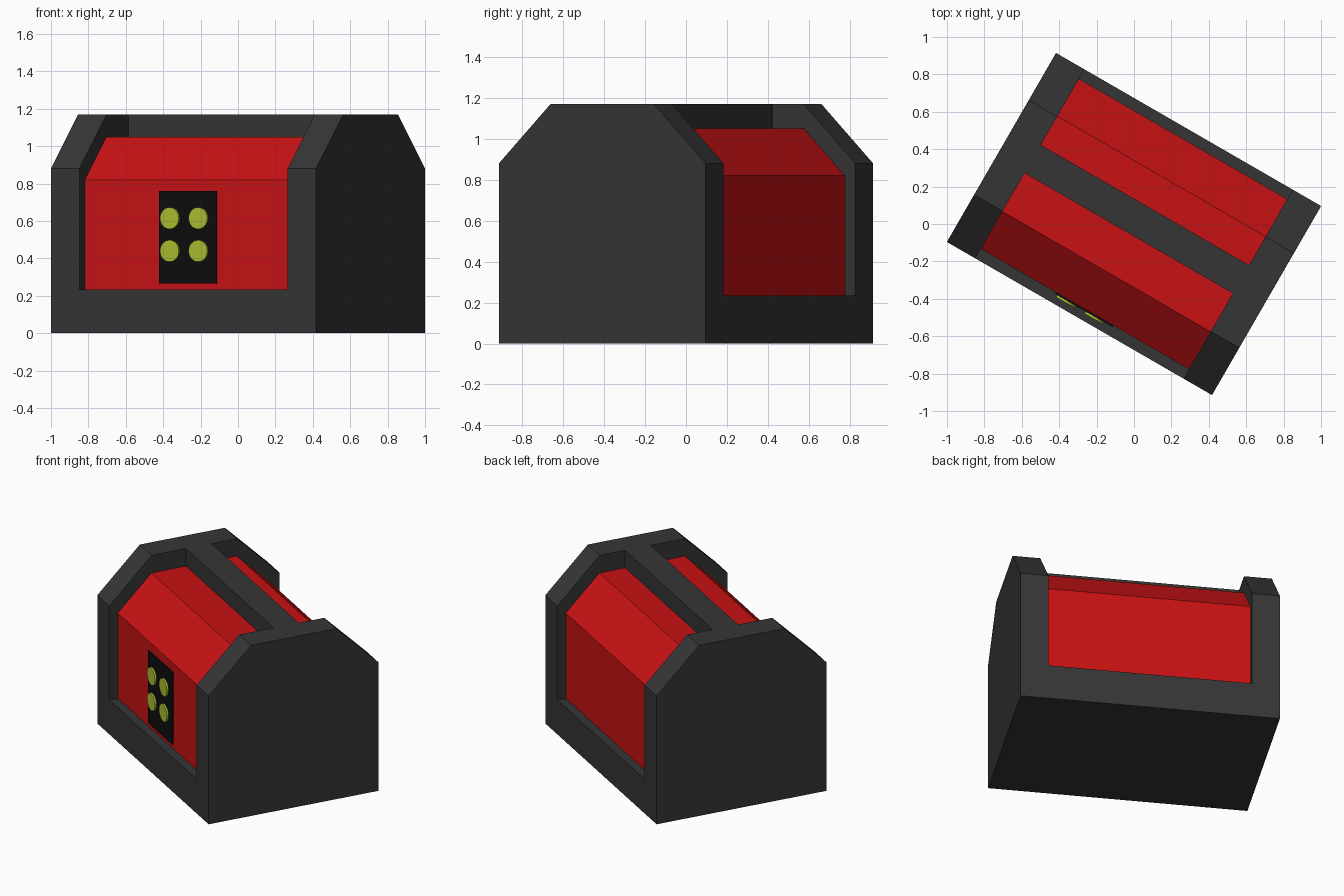
import bpy, bmesh, math
from mathutils import Matrix

if "Cube" in bpy.data.objects:
    bpy.data.objects.remove(bpy.data.objects["Cube"])

TURN = Matrix.Rotation(math.radians(-30), 4, 'Z')
HALF_L, HALF_W = 0.8185, 0.5835   # outer half length and half width
INNER = 0.643                     # inner face of the end walls


def material(name, rgb):
    m = bpy.data.materials.new(name)
    m.diffuse_color = (*rgb, 1)
    m.use_nodes = True
    m.node_tree.nodes["Principled BSDF"].inputs["Base Color"].default_value = m.diffuse_color
    return m


GREY = material("dark_grey", (0.036, 0.036, 0.036))
RED = material("red", (0.58, 0.006, 0.007))
BLACK = material("black", (0.004, 0.004, 0.004))
LIME = material("lime", (0.42, 0.52, 0.03))


def finish(bm, name, mat):
    bmesh.ops.recalc_face_normals(bm, faces=bm.faces)
    bm.transform(TURN)
    me = bpy.data.meshes.new(name)
    bm.to_mesh(me)
    bm.free()
    me.materials.append(mat)
    ob = bpy.data.objects.new(name, me)
    bpy.context.collection.objects.link(ob)
    return ob


def prism(name, profile, x0, x1, mat):
    """Extrude a (y, z) profile along the length from x0 to x1."""
    bm = bmesh.new()
    face = bm.faces.new([bm.verts.new((x0, y, z)) for y, z in profile])
    ext = bmesh.ops.extrude_face_region(bm, geom=[face])
    verts = [g for g in ext["geom"] if isinstance(g, bmesh.types.BMVert)]
    bmesh.ops.translate(bm, verts=verts, vec=(x1 - x0, 0, 0))
    return finish(bm, name, mat)


def box(name, x0, x1, y0, y1, z0, z1, mat):
    return prism(name, [(y0, z0), (y1, z0), (y1, z1), (y0, z1)], x0, x1, mat)


def gable(half, bottom, shoulder, top_half, top):
    return [(-half, bottom), (half, bottom), (half, shoulder),
            (top_half, top), (-top_half, top), (-half, shoulder)]


# end walls with chamfered shoulders
wall = gable(HALF_W, 0, 0.88, 0.292, 1.17)
prism("left_end_wall", wall, -HALF_L, -INNER, GREY)
prism("right_end_wall", wall, INNER, HALF_L, GREY)

# base and roof spine joining the walls
box("base", -INNER, INNER, -HALF_W, HALF_W, 0, 0.235, GREY)
box("roof_spine", -INNER, INNER, -0.057, 0.117, 1.05, 1.17, GREY)

# recessed red body
prism("body", gable(0.525, 0.235, 0.82, 0.294, 1.05), -INNER, INNER, RED)

# front panel with four round lights
box("front_panel", -0.178, 0.175, -0.535, -0.525, 0.265, 0.76, BLACK)
for row, z in (("lower", 0.44), ("upper", 0.615)):
    for side, x in (("left", -0.108), ("right", 0.068)):
        bm = bmesh.new()
        bmesh.ops.create_cone(
            bm, cap_ends=True, segments=32, radius1=0.058, radius2=0.058, depth=0.012,
            matrix=Matrix.Translation((x, -0.541, z)) @ Matrix.Rotation(math.pi / 2, 4, 'X'))
        finish(bm, f"{row}_{side}_light", LIME)
